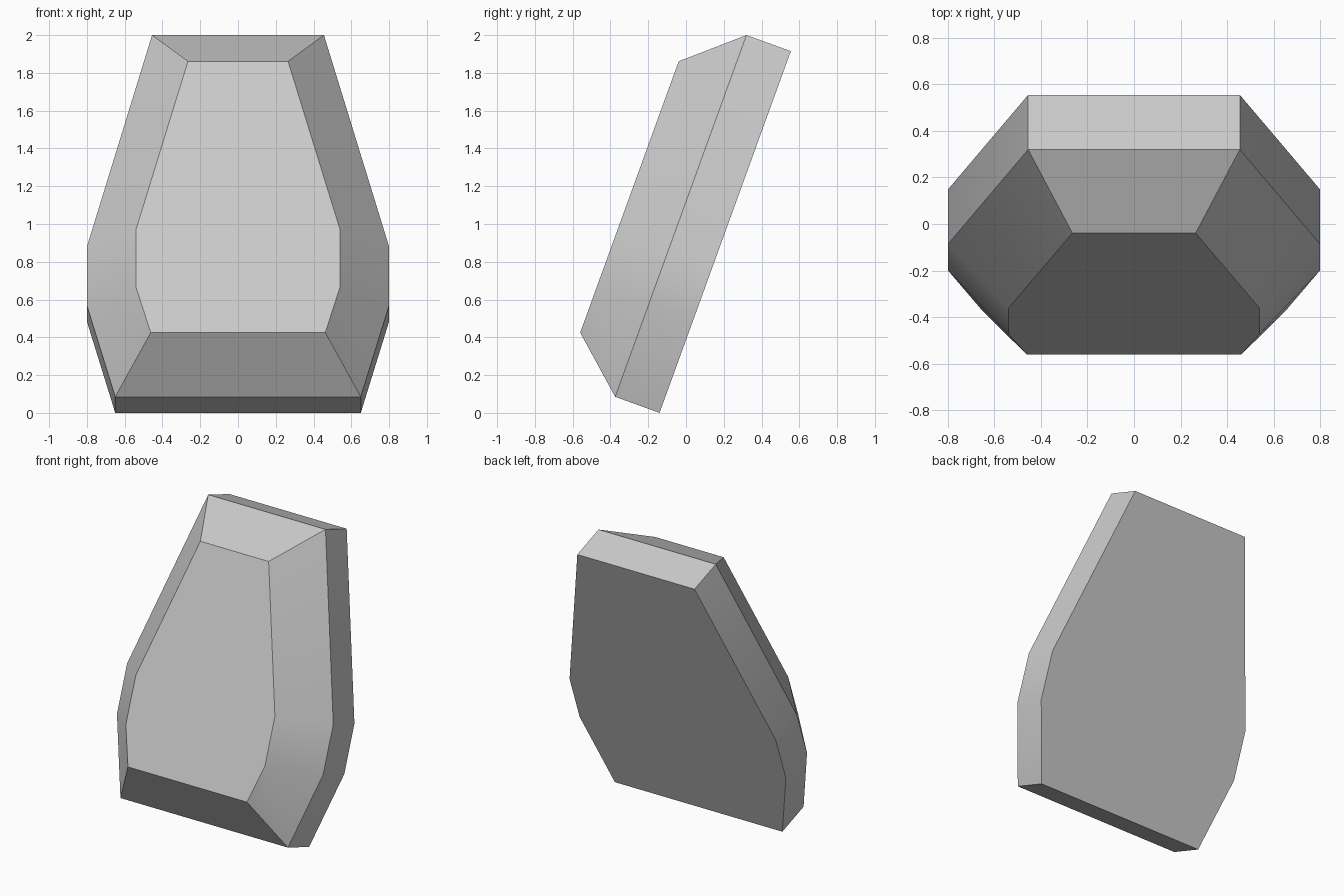
import bpy
import bmesh
import math
from mathutils import Matrix, Vector

cube = bpy.data.objects.get("Cube")
if cube:
    bpy.data.objects.remove(cube, do_unlink=True)

# Single plain grey
grey = bpy.data.materials.new("plain grey")
grey.use_nodes = True
colour = (0.6, 0.6, 0.6, 1)
grey.diffuse_color = colour
grey.node_tree.nodes["Principled BSDF"].inputs["Base Color"].default_value = colour

# Half outlines: (half width, height along the slope), bottom to top
outer = [(0.65, 0), (0.8, 0.515), (0.8, 0.845), (0.455, 2.037)]
inner = [(0.462, 0.256), (0.54, 0.512), (0.54, 0.837), (0.265, 1.784)]
DEPTHS = [(outer, 0), (outer, 0.25), (inner, 0.54)]


def ring(bm, half, depth):
    """Mirror a half outline into a closed ring, counter-clockwise from the front."""
    points = half + [(-x, h) for x, h in reversed(half)]
    return [bm.verts.new((x, -depth, h)) for x, h in points]


# Leaning slab with a bevelled front
bm = bmesh.new()
rings = [ring(bm, half, depth) for half, depth in DEPTHS]
for a, b in zip(rings, rings[1:]):
    for i in range(len(a)):
        j = (i + 1) % len(a)
        bm.faces.new((a[i], a[j], b[j], b[i]))
bm.faces.new(rings[-1])
bm.faces.new(list(reversed(rings[0])))
bmesh.ops.recalc_face_normals(bm, faces=bm.faces)

# Lean backwards and stand on the ground
lean = Matrix.Translation(Vector((0, -0.14, 0))) @ Matrix.Rotation(math.radians(-19.95), 4, "X")
bm.transform(lean)

mesh = bpy.data.meshes.new("leaning_slab")
bm.to_mesh(mesh)
bm.free()
mesh.materials.append(grey)
slab = bpy.data.objects.new("leaning_slab", mesh)
bpy.context.collection.objects.link(slab)

# Soften only the shallow bends along the sides
bpy.ops.object.select_all(action="DESELECT")
slab.select_set(True)
bpy.context.view_layer.objects.active = slab
bpy.ops.object.shade_smooth_by_angle(angle=math.radians(30))
